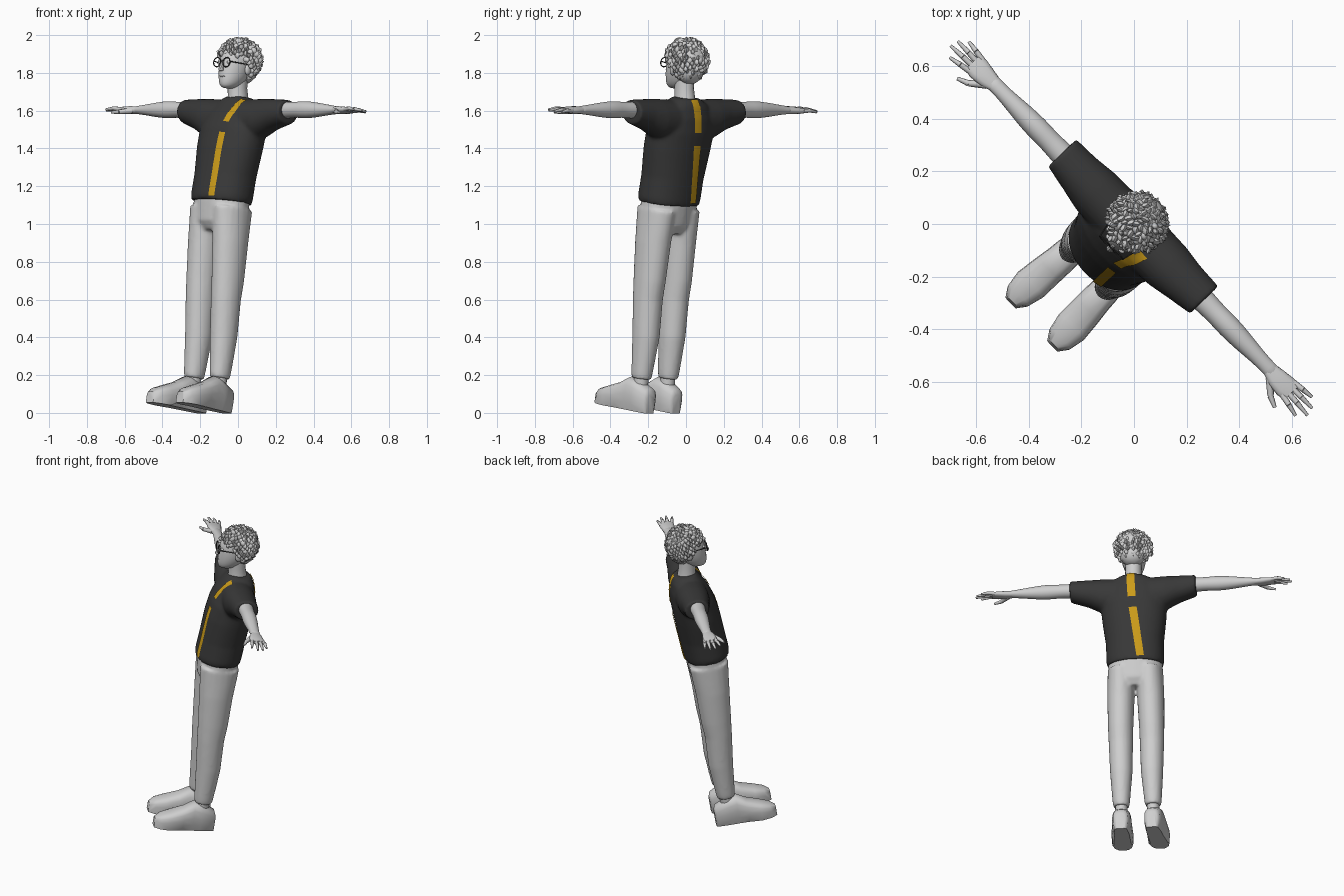
import bpy, bmesh, math, random
from mathutils import Vector, Matrix
from mathutils.bvhtree import BVHTree

if "Cube" in bpy.data.objects:
    bpy.data.objects.remove(bpy.data.objects["Cube"])

random.seed(4)
# Figure is built upright facing -y, then leaned back and turned
PLACE = (Matrix.Translation((-0.187, -0.187, 0.011))
         @ Matrix.Rotation(math.radians(-46), 4, 'Z')
         @ Matrix.Rotation(math.radians(-9), 4, 'X'))


def material(name, rgb):
    m = bpy.data.materials.new(name)
    m.diffuse_color = (*rgb, 1)
    m.use_nodes = True
    m.node_tree.nodes["Principled BSDF"].inputs["Base Color"].default_value = m.diffuse_color
    return m


PALE = material("pale_grey", (0.62, 0.62, 0.62))
DARK = material("charcoal", (0.04, 0.04, 0.04))
GOLD = material("gold", (0.60, 0.33, 0.01))


def loft(bm, rings, axis='Z', n=16, e=1.0, sides=(1,)):
    """Skin rings of (centre, half width, half height) set across an axis."""
    for s in sides:
        loops = []
        for c, ra, rb in rings:
            loop = []
            for i in range(n):
                t = 2 * math.pi * i / n
                p = math.copysign(abs(math.cos(t)) ** e, math.cos(t)) * ra
                q = math.copysign(abs(math.sin(t)) ** e, math.sin(t)) * rb
                o = {'X': (0, p, q), 'Y': (p, 0, q), 'Z': (p, q, 0)}[axis]
                v = Vector(c) + Vector(o)
                loop.append(bm.verts.new((v.x * s, v.y, v.z)))
            loops.append(loop)
        for a, b in zip(loops, loops[1:]):
            for i in range(n):
                bm.faces.new((a[i], a[(i + 1) % n], b[(i + 1) % n], b[i]))
        bm.faces.new(loops[0])
        bm.faces.new(loops[-1])


def blob(bm, c, r, rot=None, sub=2):
    """Ellipsoid."""
    m = Matrix.Translation(c) @ (rot or Matrix()) @ Matrix.Diagonal((*r, 1))
    bmesh.ops.create_icosphere(bm, subdivisions=sub, radius=1, matrix=m)


def rod(bm, a, b, r1, r2, n=8):
    """Tapered rod between two points."""
    a, b = Vector(a), Vector(b)
    m = Matrix.Translation((a + b) / 2) @ (b - a).to_track_quat('Z', 'Y').to_matrix().to_4x4()
    bmesh.ops.create_cone(bm, cap_ends=True, segments=n, radius1=r1, radius2=r2,
                          depth=(b - a).length, matrix=m)


def finish(bm, name, mat, subsurf=0, voxel=0, angle=40):
    bmesh.ops.recalc_face_normals(bm, faces=bm.faces)
    me = bpy.data.meshes.new(name)
    bm.to_mesh(me)
    bm.free()
    me.materials.append(mat)
    ob = bpy.data.objects.new(name, me)
    bpy.context.collection.objects.link(ob)
    bpy.ops.object.select_all(action='DESELECT')
    bpy.context.view_layer.objects.active = ob
    ob.select_set(True)
    bpy.ops.object.shade_smooth_by_angle(angle=math.radians(angle))
    if voxel:
        r = ob.modifiers.new("blend", 'REMESH')
        r.mode, r.voxel_size, r.use_smooth_shade = 'VOXEL', voxel, True
        s = ob.modifiers.new("soften", 'SMOOTH')
        s.factor, s.iterations = 0.5, 4
    if subsurf:
        ob.modifiers.new("round", 'SUBSURF').levels = subsurf
        ob.modifiers["round"].render_levels = subsurf
    ob.matrix_world = PLACE
    return ob


BOTH = (1, -1)

# Shirt: body and wide sleeves blended into one
bm = bmesh.new()
loft(bm, [((0, y, z), a, b) for z, y, a, b in (
    (1.11, -.037, .172, .138), (1.14, -.037, .178, .142), (1.25, -.03, .178, .141),
    (1.40, -.02, .197, .141), (1.50, -.01, .205, .135), (1.58, 0, .19, .118),
    (1.645, .01, .14, .09), (1.68, .012, .075, .066))], n=32, e=.92)
loft(bm, [((x, y, z), d, h) for x, y, z, d, h in (
    (.06, .0, 1.555, .105, .11), (.2, 0, 1.567, .1, .104), (.28, 0, 1.587, .087, .083),
    (.388, .005, 1.603, .075, .064))], 'X', n=24, e=.95, sides=BOTH)
shirt = finish(bm, "shirt", DARK, voxel=.011)

# Chest and back stripes laid on the shirt
bpy.context.view_layer.update()
dg = bpy.context.evaluated_depsgraph_get()
tree = BVHTree.FromObject(shirt, dg)


def stripe(name, path, width=.042):
    bm = bmesh.new()
    rows = []
    for a, b in zip(path, path[1:]):
        for k in range(13):
            p = Vector(a).lerp(Vector(b), k / 12)
            row = []
            for j in range(5):
                loc, nor, _, _ = tree.find_nearest(p + Vector(((j / 4 - .5) * width, 0, 0)))
                row.append(bm.verts.new(loc + nor * .005))
            rows.append(row)
    for r, q in zip(rows, rows[1:]):
        for j in range(4):
            bm.faces.new((r[j], r[j + 1], q[j + 1], q[j]))
    bmesh.ops.remove_doubles(bm, verts=bm.verts, dist=.0005)
    finish(bm, name, GOLD)


stripe("front_stripe_lower", [(.066, -.19, 1.125), (.066, -.17, 1.475)])
stripe("front_stripe_upper", [(.07, -.16, 1.54), (.085, -.12, 1.61), (.103, -.06, 1.68)])
stripe("back_stripe_lower", [(-.047, .12, 1.125), (-.005, .13, 1.44)], .05)
stripe("back_stripe_upper", [(.0, .13, 1.51), (.005, .12, 1.60), (.008, .08, 1.685)], .05)

# Trousers: hips and two legs blended
bm = bmesh.new()
loft(bm, [((0, y, z), a, b) for z, y, a, b in (
    (.955, -.03, .13, .085), (1.0, -.032, .168, .115), (1.13, -.035, .168, .13))], n=24)
loft(bm, [((x, y, z), a, b) for z, x, y, a, b in (
    (.175, .098, .003, .05, .056), (.21, .098, .003, .054, .06), (.40, .095, 0, .069, .077),
    (.60, .096, -.016, .075, .085), (.70, .096, -.018, .078, .094), (.90, .092, -.028, .084, .106),
    (1.08, .085, -.033, .086, .122))], n=20, sides=BOTH)
finish(bm, "trousers", PALE, voxel=.011)

# Ankles
bm = bmesh.new()
loft(bm, [((.098, .003, z), .038, .042) for z in (.1, .22)], n=12, sides=BOTH)
finish(bm, "ankles", PALE)

# Shoes with flat soles
bm = bmesh.new()
loft(bm, [((x, y, h / 2), w, h / 2) for y, x, w, h in (
    (.092, .097, .03, .10), (.08, .097, .047, .13), (.0, .1, .058, .165), (-.05, .102, .06, .178),
    (-.11, .107, .064, .14), (-.19, .112, .068, .108), (-.25, .114, .055, .085),
    (-.285, .114, .028, .06))], 'Y', n=16, e=.7, sides=BOTH)
for v in bm.verts:
    if v.co.z < .03:
        v.co.z = 0
finish(bm, "shoes", PALE, angle=50)

# Arms
bm = bmesh.new()
loft(bm, [((x, 0, z), d, h) for x, z, d, h in (
    (.30, 1.61, .05, .05), (.40, 1.612, .047, .044), (.46, 1.614, .042, .042),
    (.52, 1.614, .046, .048), (.60, 1.613, .041, .041), (.69, 1.613, .031, .029),
    (.75, 1.612, .029, .022), (.78, 1.611, .033, .02))], 'X', sides=BOTH)
finish(bm, "arms", PALE, subsurf=1)

# Hands: palm, four spread fingers and a thumb
bm = bmesh.new()
loft(bm, [((x, y, 1.611), d, h) for x, y, d, h in (
    (.745, 0, .027, .02), (.79, -.004, .039, .02), (.84, -.003, .045, .017),
    (.872, 0, .041, .012))], 'X', n=12, e=.8, sides=BOTH)
for s in BOTH:
    for y0, x1, y1 in ((-.033, .945, -.052), (-.011, .975, -.018), (.011, .968, .014), (.031, .937, .043)):
        mid = (s * (x1 + .85) / 2, (y0 + y1) / 2, 1.615)
        rod(bm, (s * .85, y0, 1.611), mid, .0115, .0105)
        rod(bm, mid, (s * x1, y1, 1.607), .0105, .006)
    rod(bm, (s * .775, -.022, 1.606), (s * .825, -.066, 1.592), .017, .012)
    rod(bm, (s * .825, -.066, 1.592), (s * .868, -.084, 1.587), .012, .007)
finish(bm, "hands", PALE, angle=60)

# Neck
bm = bmesh.new()
loft(bm, [((0, y, z), a, b) for z, y, a, b in (
    (1.63, .005, .06, .065), (1.68, -.002, .052, .058), (1.73, -.015, .05, .054),
    (1.80, -.025, .052, .056))])
finish(bm, "neck", PALE)

# Head with nose, lips and ears
bm = bmesh.new()
loft(bm, [((0, y, z), a, b) for z, y, a, b in (
    (1.713, -.095, .018, .025), (1.728, -.08, .045, .056), (1.76, -.062, .063, .08),
    (1.80, -.05, .076, .094), (1.85, -.045, .082, .099), (1.90, -.045, .08, .095),
    (1.95, -.04, .05, .06))])
finish(bm, "head", PALE, subsurf=1)
bm = bmesh.new()
rod(bm, (0, -.139, 1.858), (0, -.152, 1.808), .007, .013)
blob(bm, (0, -.15, 1.807), (.015, .014, .01))
blob(bm, (0, -.134, 1.772), (.022, .009, .005))
blob(bm, (0, -.131, 1.763), (.018, .009, .005))
for s in BOTH:
    blob(bm, (s * .034, -.13, 1.848), (.014, .01, .008))
    blob(bm, (s * .082, -.03, 1.825), (.012, .022, .032))
finish(bm, "face_features", PALE)

# Round glasses
bm = bmesh.new()
for s in BOTH:
    rim = [(s * .035 + .027 * math.cos(t), -.15, 1.845 + .025 * math.sin(t))
           for t in [2 * math.pi * i / 16 for i in range(17)]]
    for a, b in zip(rim, rim[1:]):
        rod(bm, a, b, .0032, .0032, 6)
    rod(bm, (s * .062, -.15, 1.85), (s * .086, -.04, 1.85), .003, .003, 6)
rod(bm, (-.009, -.152, 1.85), (.009, -.152, 1.85), .003, .003, 6)
finish(bm, "glasses", DARK)

# Curly hair: a cap covered in random tufts
bm = bmesh.new()
blob(bm, (0, -.01, 1.89), (.102, .105, .095), sub=3)
blob(bm, (0, .01, 1.83), (.085, .075, .08))
N = 330
for i in range(N):
    z = 1 - 2 * (i + .5) / N
    t = i * 2.39996
    d = Vector((math.sqrt(1 - z * z) * math.cos(t), math.sqrt(1 - z * z) * math.sin(t), z))
    low = .12 if d.y < -.45 else (-.35 if d.y < .1 else -.85)
    if d.z < low:
        continue
    k = random.uniform(.93, 1.03)
    c = Vector((d.x * .109 * k, -.022 + d.y * .112 * k, 1.876 + d.z * .108 * k))
    aim = d + Vector([random.uniform(-1, 1) for _ in range(3)]) * .9
    rot = aim.to_track_quat('Z', 'Y').to_matrix().to_4x4()
    r = random.uniform(.009, .014)
    blob(bm, c, (r, r * 1.5, random.uniform(.016, .024)), rot, sub=1)
finish(bm, "hair", PALE, angle=50)
